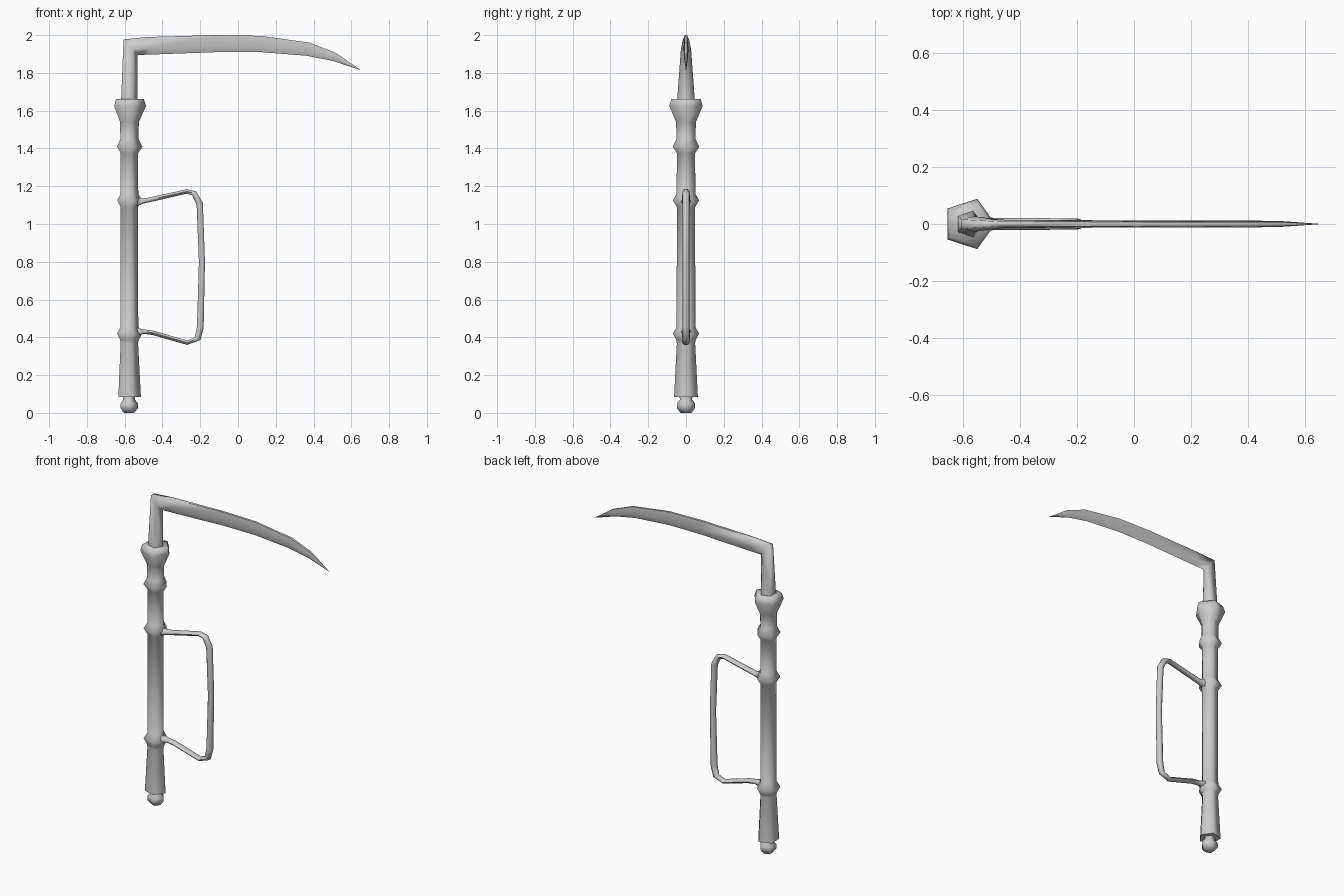
import bpy, math

if "Cube" in bpy.data.objects:
    bpy.data.objects.remove(bpy.data.objects["Cube"])

CX = -0.58  # shaft axis


def loft(name, rings, angle=80):
    """Skin a list of equal-length vertex rings and cap both ends."""
    n = len(rings[0])
    verts = [v for r in rings for v in r]
    faces = [(i * n + j, i * n + (j + 1) % n, (i + 1) * n + (j + 1) % n, (i + 1) * n + j)
             for i in range(len(rings) - 1) for j in range(n)]
    faces += [tuple(range(n))[::-1], tuple(range(len(verts) - n, len(verts)))]
    mesh = bpy.data.meshes.new(name)
    mesh.from_pydata(verts, [], faces)
    ob = bpy.data.objects.new(name, mesh)
    bpy.context.collection.objects.link(ob)
    bpy.ops.object.select_all(action='DESELECT')
    ob.select_set(True)
    bpy.context.view_layer.objects.active = ob
    bpy.ops.object.mode_set(mode='EDIT')
    bpy.ops.mesh.select_all(action='SELECT')
    bpy.ops.mesh.normals_make_consistent(inside=False)
    bpy.ops.object.mode_set(mode='OBJECT')
    bpy.ops.object.shade_smooth_by_angle(angle=math.radians(angle))
    return ob


def turned(name, profile):
    """Five-sided turned part from (radius, z) pairs, one corner facing +x."""
    a = [2 * math.pi * k / 5 for k in range(5)]
    return loft(name, [[(CX + r * math.cos(t), r * math.sin(t), z) for t in a] for r, z in profile])


def section(outer, inner, half, shape):
    """Ring between an inner and outer xz point; shape holds (u, v) pairs."""
    return [(inner[0] + (outer[0] - inner[0]) * u, half * v,
             inner[1] + (outer[1] - inner[1]) * u) for u, v in shape]


# Shaft with flared butt, rings and top collar
turned("shaft", [(.066, .085), (.051, .37), (.054, .385), (.073, .42), (.052, .455),
                 (.051, 1.09), (.073, 1.125), (.052, 1.16), (.051, 1.375), (.074, 1.41),
                 (.053, 1.45), (.055, 1.54), (.093, 1.625), (.081, 1.662)])

# Pommel
turned("pommel", [(.03, .0), (.051, .025), (.051, .05), (.034, .07), (.036, .095)])

# Blade and its neck: flat spine, swelling sides, single cutting edge
BLADE = [(1, .6), (.38, 1), (0, 0), (.38, -1), (1, -.6)]
loft("blade", [section(o, i, h, BLADE) for o, i, h in [
    ((-.619, 1.65), (-.532, 1.65), .047),
    ((-.606, 1.977), (-.533, 1.895), .027),
    ((-.48, 1.99), (-.46, 1.897), .015),
    ((-.12, 2.0), (-.11, 1.91), .013),
    ((.12, 1.996), (.12, 1.91), .012),
    ((.38, 1.96), (.36, 1.891), .012),
    ((.52, 1.905), (.50, 1.864), .011),
    ((.648, 1.816), (.646, 1.816), .001)]])

# Side grip: hexagonal bar bent around and joined to the two shaft rings
HEX = [(1, .5), (.5, 1), (0, .5), (0, -.5), (.5, -1), (1, -.5)]
loft("side_grip", [section(o, i, h, HEX) for o, i, h in [
    ((-.55, 1.15), (-.55, 1.09), .03),
    ((-.50, 1.134), (-.50, 1.108), .022),
    ((-.27, 1.184), (-.27, 1.161), .02),
    ((-.22, 1.172), (-.243, 1.152), .02),
    ((-.186, 1.11), (-.219, 1.10), .019),
    ((-.175, .80), (-.207, .80), .018),
    ((-.182, .45), (-.217, .46), .019),
    ((-.20, .385), (-.229, .40), .02),
    ((-.27, .36), (-.27, .383), .02),
    ((-.45, .412), (-.45, .436), .021),
    ((-.50, .419), (-.50, .442), .022),
    ((-.55, .40), (-.55, .455), .03)]])
